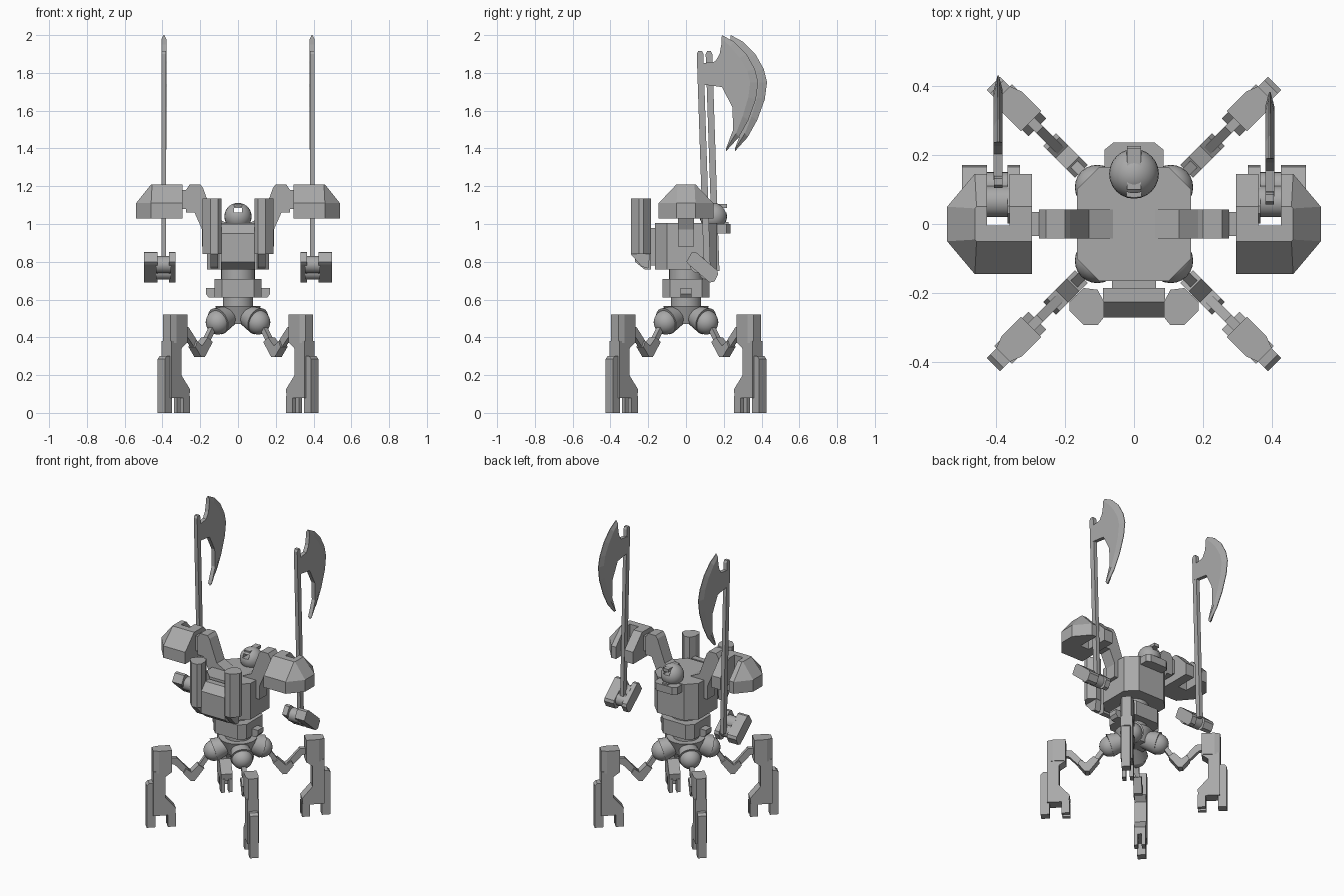
import bpy, bmesh, math
from mathutils import Vector, Matrix

if "Cube" in bpy.data.objects:
    bpy.data.objects.remove(bpy.data.objects["Cube"])

grey = bpy.data.materials.new("plain grey")
grey.diffuse_color = (0.4, 0.4, 0.4, 1)
grey.use_nodes = True
grey.node_tree.nodes["Principled BSDF"].inputs["Base Color"].default_value = grey.diffuse_color


def finish(name, bm, smooth=False, mat=None):
    if mat is not None:
        bm.transform(mat)
    bmesh.ops.recalc_face_normals(bm, faces=bm.faces)
    me = bpy.data.meshes.new(name)
    bm.to_mesh(me)
    bm.free()
    me.materials.append(grey)
    ob = bpy.data.objects.new(name, me)
    bpy.context.collection.objects.link(ob)
    if smooth:
        bpy.ops.object.select_all(action='DESELECT')
        ob.select_set(True)
        bpy.context.view_layer.objects.active = ob
        bpy.ops.object.shade_smooth_by_angle(angle=math.radians(35))
    return ob


def prism(name, pts, axis, lo, hi, mat=None, top_pts=None):
    """Extrude a 2D outline along an axis; top_pts gives a tapered end."""
    def place(p, d):
        return {'x': (d, p[0], p[1]), 'y': (p[0], d, p[1]), 'z': (p[0], p[1], d)}[axis]
    bm = bmesh.new()
    a = [bm.verts.new(place(p, lo)) for p in pts]
    b = [bm.verts.new(place(p, hi)) for p in (top_pts or pts)]
    bm.faces.new(a)
    bm.faces.new(b)
    for i in range(len(a)):
        j = (i + 1) % len(a)
        bm.faces.new((a[i], a[j], b[j], b[i]))
    return finish(name, bm, mat=mat)


def box(name, x, y, z, mat=None):
    return prism(name, [(x[0], y[0]), (x[1], y[0]), (x[1], y[1]), (x[0], y[1])], 'z', z[0], z[1], mat)


def rod(name, p, q, r1, r2=None, seg=24, mat=None):
    p, q = Vector(p), Vector(q)
    bm = bmesh.new()
    bmesh.ops.create_cone(bm, cap_ends=True, segments=seg, radius1=r1,
                          radius2=r1 if r2 is None else r2, depth=(q - p).length)
    m = Matrix.Translation((p + q) / 2) @ (q - p).to_track_quat('Z', 'Y').to_matrix().to_4x4()
    bm.transform(m)
    return finish(name, bm, True, mat)


def ball(name, c, r, mat=None):
    bm = bmesh.new()
    bmesh.ops.create_uvsphere(bm, u_segments=24, v_segments=14, radius=r)
    bm.transform(Matrix.Translation(c))
    return finish(name, bm, True, mat)


def octagon(w, c):
    return [(c, -w), (w, -c), (w, c), (c, w), (-c, w), (-w, c), (-w, -c), (-c, -w)]


def cut(ob, cutter):
    cutter.hide_render = True
    cutter.hide_set(True)
    mod = ob.modifiers.new("slot", 'BOOLEAN')
    mod.operation = 'DIFFERENCE'
    mod.solver = 'EXACT'
    mod.object = cutter
    bpy.context.view_layer.update()
    me = bpy.data.meshes.new_from_object(ob.evaluated_get(bpy.context.evaluated_depsgraph_get()))
    ob.modifiers.clear()
    ob.data = me
    bpy.data.objects.remove(cutter)


# Torso, waist and pelvis
prism("torso", octagon(0.165, 0.1), 'z', 0.76, 1.005)
rod("waist_ring", (0, 0, 0.705), (0, 0, 0.765), 0.09)
prism("waist", octagon(0.125, 0.085), 'z', 0.61, 0.71)
prism("waist_lugs", [(-0.17, 0.66), (-0.17, 0.63), (-0.155, 0.61), (0.155, 0.61), (0.17, 0.63), (0.17, 0.66)],
      'y', -0.03, 0.03)
rod("pelvis_neck", (0, 0, 0.55), (0, 0, 0.615), 0.08)
rod("pelvis", (0, 0, 0.47), (0, 0, 0.565), 0.085, 0.12)

# Head with viewing slot, collar
head = ball("head", (0, 0.145, 1.04), 0.072)
cut(head, box("head_slot", (-0.022, 0.022), (0, 0.3), (1.06, 1.085)))
box("visor_bar", (-0.02, 0.02), (0.1, 0.218), (1.085, 1.105))
box("chin", (-0.02, 0.02), (0.14, 0.225), (0.975, 1.01))
prism("collar", [(-0.085, 0.12), (0.085, 0.12), (0.085, 0.215), (0.06, 0.235), (-0.06, 0.235), (-0.085, 0.215)],
      'z', 0.95, 1.0)

# Front pack: centre plate with a pillar on each side
box("pack_mount", (-0.063, 0.063), (-0.2, -0.15), (0.78, 0.98))
prism("pack_plate", [(-0.185, 1.0), (-0.225, 1.0), (-0.27, 0.95), (-0.27, 0.8), (-0.22, 0.76), (-0.185, 0.76)],
      'x', -0.09, 0.09)

blade_outer = [(0.19, 2.0), (0.255, 1.965), (0.32, 1.9), (0.365, 1.82), (0.382, 1.75), (0.37, 1.66),
               (0.33, 1.55), (0.28, 1.46), (0.212, 1.385)]
blade_mid = [(0.188, 1.98), (0.235, 1.94), (0.285, 1.88), (0.325, 1.81), (0.34, 1.75), (0.33, 1.67),
             (0.3, 1.57), (0.265, 1.48), (0.212, 1.395)]
blade_inner = [(0.187, 1.95), (0.178, 1.9), (0.155, 1.86), (0.08, 1.85), (0.08, 1.74), (0.19, 1.725),
               (0.245, 1.62), (0.25, 1.5), (0.212, 1.4)]

for s, side in ((1, "right"), (-1, "left")):
    mir = Matrix.Scale(s, 4, (1, 0, 0))
    prism(side + "_pack_pillar", [(0.087, -0.225), (0.105, -0.19), (0.145, -0.185), (0.187, -0.225),
                                  (0.187, -0.25), (0.145, -0.292), (0.105, -0.292), (0.087, -0.27)],
          'z', 0.84, 1.135, mir)
    prism(side + "_pack_foot", [(-0.292, 0.84), (-0.235, 0.775), (-0.2, 0.765), (-0.19, 0.84)],
          'x', 0.105, 0.145, mir)
    # Bent arm, socket and joint
    prism(side + "_arm", [(0.05, 1.0), (0.13, 1.04), (0.185, 1.19), (0.2, 1.21), (0.255, 1.21), (0.275, 1.18),
                          (0.275, 1.06), (0.23, 1.06), (0.19, 0.97), (0.1, 0.94)], 'y', -0.042, 0.042, mir)
    box(side + "_arm_socket", (0.14, 0.19), (-0.042, 0.042), (0.88, 1.03), mir)
    box(side + "_shoulder_joint", (0.25, 0.31), (-0.035, 0.035), (1.08, 1.18), mir)
    # Faceted shoulder plate with a slot for the shaft
    low = [(0.295, -0.145), (0.46, -0.145), (0.54, -0.05), (0.54, 0.05), (0.46, 0.145), (0.295, 0.145)]
    top = [(0.295, -0.05), (0.455, -0.05), (0.46, -0.045), (0.46, 0.045), (0.455, 0.05), (0.295, 0.05)]
    for nm, z0, z1, t in (("rim", 1.03, 1.11, None), ("cap", 1.11, 1.21, top)):
        plate = prism(side + "_shoulder_" + nm, low, 'z', z0, z1, mir, t)
        cut(plate, box("cutter", (0.36, 0.425), (-0.005, 0.3), (0.9, 1.4), mir))
    # Hand: two cheeks round a barrel
    hand = [(0.002, 0.8), (0.03, 0.85), (0.052, 0.852), (0.165, 0.755), (0.17, 0.735), (0.15, 0.695),
            (0.125, 0.69), (0.015, 0.785)]
    prism(side + "_hand_inner_cheek", hand, 'x', 0.33, 0.365, mir)
    prism(side + "_hand_outer_cheek", hand, 'x', 0.425, 0.497, mir)
    rod(side + "_hand_barrel", (0.355, 0.065, 0.785), (0.435, 0.065, 0.785), 0.045, mat=mir)
    rod(side + "_hand_barrel_rear", (0.355, 0.11, 0.745), (0.435, 0.11, 0.745), 0.04, mat=mir)
    # Axe: tilted shaft and crescent blade
    dy = 0 if s > 0 else 0.047
    axe = mir @ Matrix.Translation((0, dy, 0))
    prism(side + "_axe_shaft", [(0.057, 1.9), (0.065, 1.915), (0.085, 1.915), (0.092, 1.9), (0.13, 0.75), (0.095, 0.75)],
          'x', 0.38, 0.405, axe)
    bm = bmesh.new()
    rows = []
    for pts, h in ((blade_inner, 0.013), (blade_mid, 0.013), (blade_outer, 0.002)):
        rows.append([[bm.verts.new((0.3925 + k * h, y, z)) for k in (-1, 1)] for y, z in pts])
    for a, b in zip(rows, rows[1:]):
        for i in range(len(a) - 1):
            for k in (0, 1):
                bm.faces.new((a[i][k], a[i + 1][k], b[i + 1][k], b[i][k]))
    for r in (rows[0], rows[-1]):
        for p, q in zip(r, r[1:]):
            bm.faces.new((p[0], p[1], q[1], q[0]))
    for a, b in zip(rows, rows[1:]):
        for i in (0, -1):
            bm.faces.new((a[i][0], a[i][1], b[i][1], b[i][0]))
    finish(side + "_axe_blade", bm, mat=axe)

# Four diagonal legs, built outward along x and turned
for n, name in enumerate(("back_right", "back_left", "front_left", "front_right")):
    rot = Matrix.Rotation(math.radians(45 + 90 * n), 4, 'Z')
    rod(name + "_hip_cover", (0.02, 0, 0.53), (0.15, 0, 0.485), 0.045, 0.073, mat=rot)
    ball(name + "_hip_ball", (0.15, 0, 0.48), 0.065, rot)
    prism(name + "_thigh", [(0.18, 0.44), (0.205, 0.455), (0.26, 0.375), (0.235, 0.36)], 'y', -0.014, 0.014, rot)
    prism(name + "_elbow", [(0.215, 0.375), (0.25, 0.4), (0.295, 0.355), (0.33, 0.38), (0.345, 0.35), (0.3, 0.295),
                            (0.275, 0.295)], 'y', -0.026, 0.026, rot)
    prism(name + "_link", [(0.3, 0.36), (0.385, 0.455), (0.44, 0.455), (0.44, 0.42), (0.4, 0.41), (0.325, 0.33)],
          'y', -0.014, 0.014, rot)
    # Knee block and shin
    prism(name + "_knee", [(0.42, -0.041), (0.5, -0.041), (0.535, -0.028), (0.535, 0.028), (0.5, 0.041), (0.42, 0.041)],
          'z', 0.37, 0.52, rot)
    prism(name + "_shin", [(0.42, 0.38), (0.535, 0.38), (0.535, 0.08), (0.4, 0.08), (0.395, 0.125), (0.46, 0.2),
                           (0.46, 0.34), (0.42, 0.37)], 'y', -0.036, 0.036, rot)
    # Outer shin plate and split toes
    prism(name + "_shin_plate", [(0.52, 0), (0.575, 0), (0.575, 0.285), (0.56, 0.3), (0.52, 0.3)],
          'y', -0.027, 0.027, rot)
    for t in (-1, 1):
        box(name + "_toe", (0.395, 0.445), sorted((t * 0.012, t * 0.036)), (0, 0.09), rot)
